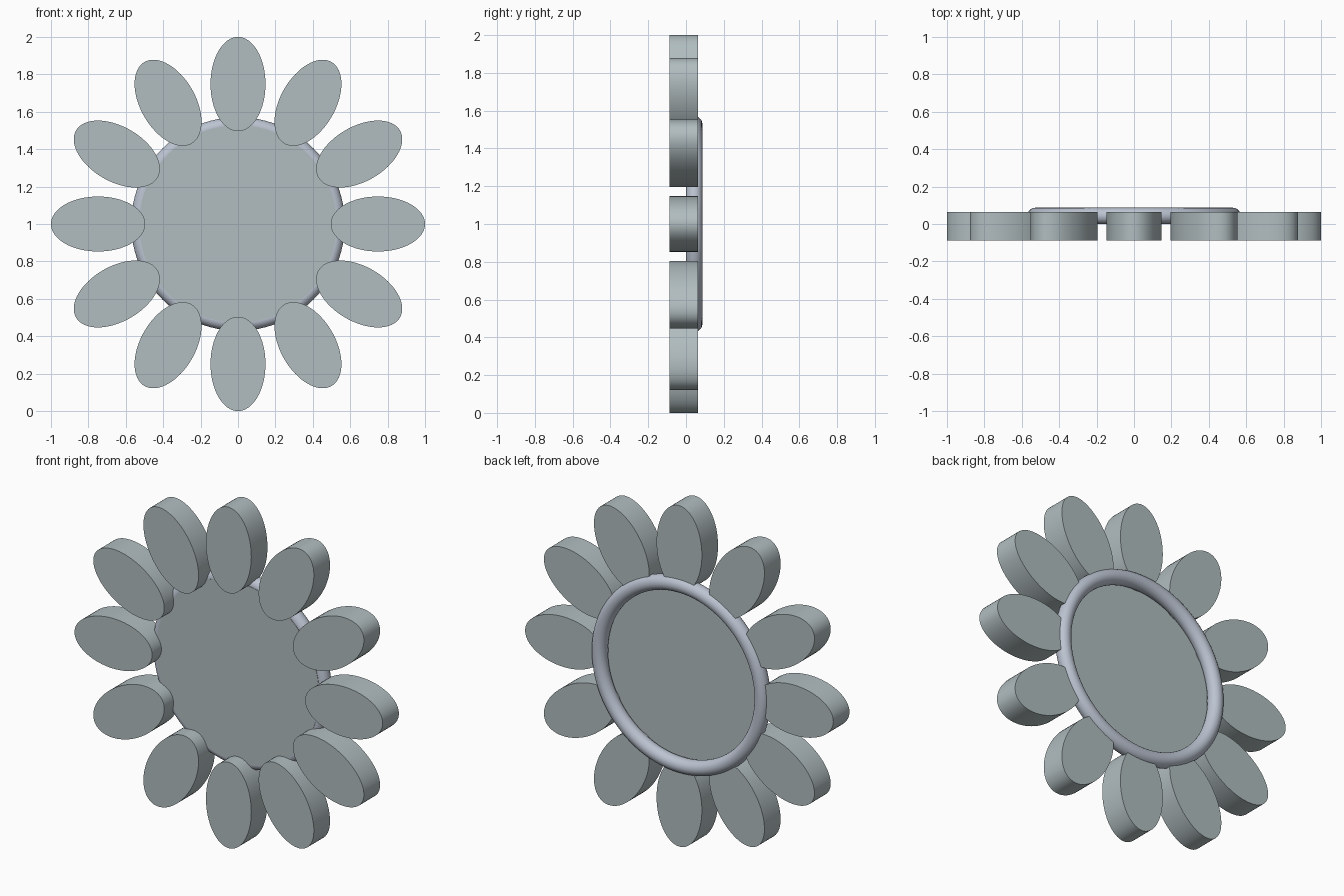
import bpy, math

cube = bpy.data.objects.get("Cube")
if cube:
    bpy.data.objects.remove(cube, do_unlink=True)


def make_material(name, rgb):
    mat = bpy.data.materials.new(name)
    mat.use_nodes = True
    mat.diffuse_color = (*rgb, 1)
    mat.node_tree.nodes["Principled BSDF"].inputs["Base Color"].default_value = (*rgb, 1)
    return mat


grey = make_material("soft grey", (0.44, 0.51, 0.525))
silver = make_material("silver blue", (0.50, 0.55, 0.64))

CENTRE_Z = 1.0
PETALS = 12


def finish(name, mat):
    obj = bpy.context.object
    obj.name = obj.data.name = name
    obj.data.materials.clear()
    obj.data.materials.append(mat)
    bpy.ops.object.transform_apply(location=False, rotation=True, scale=True)
    bpy.ops.object.shade_smooth_by_angle(angle=math.radians(35))
    return obj


def flat_cylinder(name, radius_x, radius_z, y_front, y_back, x, z, angle, mat):
    """Elliptical slab facing the front, turned by angle about the y axis."""
    bpy.ops.mesh.primitive_cylinder_add(vertices=64, radius=1, depth=1)
    obj = bpy.context.object
    obj.scale = (radius_x, radius_z, y_back - y_front)
    obj.rotation_euler = (math.pi / 2, -angle, 0)
    obj.location = (x, (y_front + y_back) / 2, z)
    return finish(name, mat)


# Ring of elliptical petals
for i in range(PETALS):
    a = 2 * math.pi * i / PETALS
    flat_cylinder(f"petal_{i + 1}", 0.252, 0.147, -0.087, 0.063,
                  0.748 * math.cos(a), CENTRE_Z + 0.748 * math.sin(a), a, grey)

# Thin centre disc
flat_cylinder("centre_disc", 0.528, 0.528, -0.001, 0.010, 0, CENTRE_Z, 0, grey)

# Rounded rim behind the petals
bpy.ops.mesh.primitive_torus_add(major_radius=0.528, minor_radius=0.043,
                                 major_segments=96, minor_segments=24,
                                 location=(0, 0.044, CENTRE_Z),
                                 rotation=(math.pi / 2, 0, 0))
finish("back_rim", silver)
